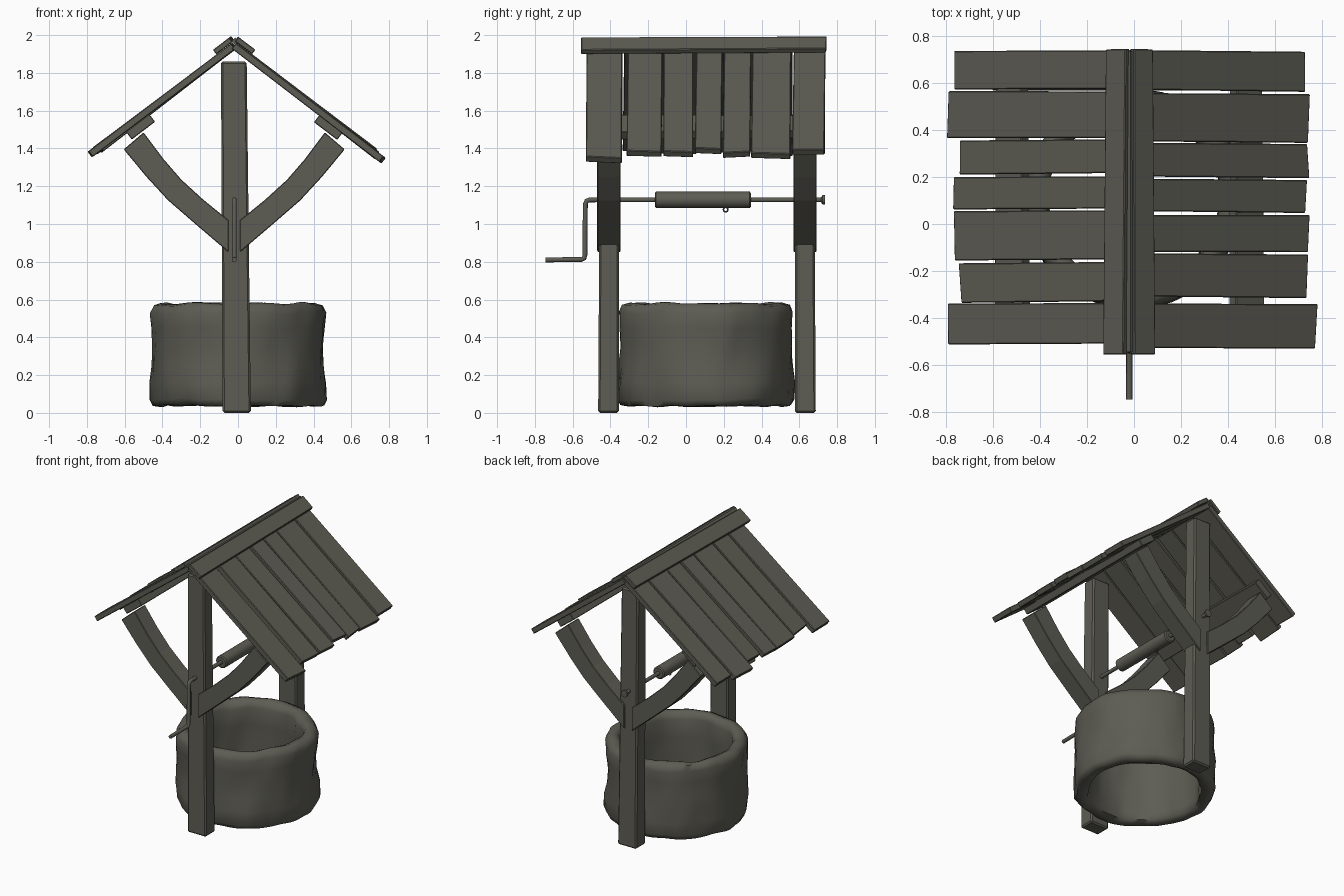
import bpy, bmesh, math, random
from mathutils import Vector, noise

random.seed(4)
if "Cube" in bpy.data.objects:
    bpy.data.objects.remove(bpy.data.objects["Cube"])

# One weathered colour for everything
COLOUR = (0.11, 0.108, 0.088, 1)
mat = bpy.data.materials.new("weathered grey")
mat.use_nodes = True
mat.diffuse_color = COLOUR
bsdf = mat.node_tree.nodes["Principled BSDF"]
bsdf.inputs["Base Color"].default_value = COLOUR
bsdf.inputs["Roughness"].default_value = 0.9

RIDGE_X, RIDGE_Z, PITCH = -0.02, 1.97, 0.76
ALONG = Vector((1, 0, -PITCH)).normalized()    # down the +x slope
OUT = Vector((PITCH, 0, 1)).normalized()       # away from the +x slope


def loft(name, sections, bevel=0.0, smooth=None, closed=False):
    """Skin matching rings of points; cap the ends unless the loft is closed."""
    bm = bmesh.new()
    rings = [[bm.verts.new(p) for p in s] for s in sections]
    n = len(rings[0])
    pairs = list(zip(rings, rings[1:])) + ([(rings[-1], rings[0])] if closed else [])
    for a, b in pairs:
        for i in range(n):
            bm.faces.new((a[i], a[(i + 1) % n], b[(i + 1) % n], b[i]))
    if not closed:
        bm.faces.new(rings[0])
        bm.faces.new(rings[-1])
    bmesh.ops.recalc_face_normals(bm, faces=bm.faces)
    mesh = bpy.data.meshes.new(name)
    bm.to_mesh(mesh)
    bm.free()
    ob = bpy.data.objects.new(name, mesh)
    bpy.context.collection.objects.link(ob)
    mesh.materials.append(mat)
    if bevel:
        mod = ob.modifiers.new("worn edges", "BEVEL")
        mod.width, mod.segments = bevel, 1
    if smooth:
        bpy.ops.object.select_all(action="DESELECT")
        ob.select_set(True)
        bpy.context.view_layer.objects.active = ob
        bpy.ops.object.shade_smooth_by_angle(angle=math.radians(smooth))
    return ob


def slope(side, run, lift, y):
    """Point at a distance down one roof slope and above its surface."""
    p = ALONG * run + OUT * lift
    return Vector((RIDGE_X + side * p.x, y, RIDGE_Z + p.z))


def slope_board(name, side, run, lift, ys0, ys1, bevel=0.004):
    """Board lying on a slope, with its own y range at the upper and lower end."""
    sections = []
    for r, (a, b), (lo, hi) in zip(run, (ys0, ys1), lift):
        skew = random.uniform(-0.008, 0.008)
        sections.append([slope(side, r + skew, lo, a), slope(side, r - skew, lo, b),
                         slope(side, r - skew, hi, b), slope(side, r + skew, hi, a)])
    return loft(name, sections, bevel)


def circle(centre, u, v, r, n):
    return [Vector(centre) + r * (math.cos(t) * Vector(u) + math.sin(t) * Vector(v))
            for t in (math.tau * i / n for i in range(n))]


def rod(name, stations, n=14):
    """Turned part along y on the axle line: stations are (y, radius)."""
    return loft(name, [circle((RIDGE_X, y, 1.128), (1, 0, 0), (0, 0, 1), r, n)
                       for y, r in stations], smooth=40)


# Stone ring: rounded wall section swept round, roughened with noise
PROFILE = [(0.375, 0.05), (0.41, 0.035), (0.45, 0.04), (0.466, 0.07), (0.463, 0.16),
           (0.458, 0.25), (0.455, 0.35), (0.457, 0.45), (0.46, 0.53), (0.445, 0.57),
           (0.41, 0.58), (0.375, 0.565), (0.36, 0.53), (0.365, 0.4), (0.37, 0.25),
           (0.37, 0.1)]
wall = []
for i in range(72):
    t = math.tau * i / 72
    ring = []
    for r, z in PROFILE:
        d = Vector((math.cos(t), math.sin(t), 0))
        spot = d * r + Vector((0, 0, z))
        rough = 0.016 * noise.noise(spot * 5) + 0.009 * noise.noise(spot * 13)
        rise = 0.012 * noise.noise(spot * 7 + Vector((9, 3, 5)))
        ring.append(d * (r + rough) + Vector((0, 0.107, z + rise)))
    wall.append(ring)
loft("stone_wall", wall, smooth=60, closed=True)

# Posts, slightly tapered and leaning
for name, y0, y1 in (("front_post", -0.41, -0.405), ("back_post", 0.632, 0.627)):
    loft(name, [[(x + sx * w, y + sy * d, z) for sx, sy in ((-1, -1), (1, -1), (1, 1), (-1, 1))]
                for x, y, z, w, d in ((-0.007, y0, 0.0, 0.075, 0.055),
                                      (-0.022, y1, 1.86, 0.068, 0.049))], bevel=0.01)

# Curved braces from posts to purlins: (x, z) of lower and upper edge
BRACE = [((0.03, 0.85), (0.03, 1.02)), ((0.2, 0.995), (0.165, 1.13)),
         ((0.35, 1.125), (0.28, 1.235)), ((0.465, 1.25), (0.375, 1.345)),
         ((0.585, 1.395), (0.48, 1.485))]
for place, y in (("front", -0.408), ("back", 0.63)):
    for label, side in (("left", 1), ("right", -1)):
        loft(f"{place}_{label}_brace",
             [[(RIDGE_X + side * x, y + dy, z)
               for (x, z), dy in ((lo, -0.062), (lo, 0.062), (hi, 0.062), (hi, -0.062))]
              for lo, hi in BRACE], bevel=0.004)

# Roof planks: y edges at the ridge, then y edges and reach at the eave
LEFT = [(-0.53, -0.34, 0.79), (-0.315, -0.13, 0.75), (-0.12, 0.038, 0.755),
        (0.047, 0.187, 0.74), (0.195, 0.34, 0.755), (0.345, 0.552, 0.76),
        (0.562, 0.732, 0.74)]
RIGHT = [(-0.512, -0.338, 0.8), (-0.335, -0.167, 0.755), (-0.155, 0.055, 0.775),
         (0.062, 0.2, 0.775), (0.21, 0.355, 0.755), (0.365, 0.565, 0.8),
         (0.572, 0.736, 0.775)]
for label, side, planks in (("left", 1, LEFT), ("right", -1, RIGHT)):
    for k, (a, b, reach) in enumerate(planks):
        end = (reach - side * RIDGE_X) / ALONG.x
        dip = random.uniform(-0.012, 0.004)
        top = random.uniform(-0.004, 0.002)
        shift = random.uniform(0.0, 0.01)
        slope_board(f"{label}_roof_plank_{k + 1}", side, (0.02, end - 0.01),
                    ((top - 0.038, top), (dip - 0.038, dip)),
                    (a + shift, b + shift - 0.002), (a, b))
    # Purlin under the planks
    slope_board(f"{label}_purlin", side, (0.6, 0.745), ((-0.088, -0.036),) * 2,
                (-0.47, 0.7), (-0.47, 0.7))
    # Ridge cap board
    slope_board(f"{label}_ridge_cap", side, (0.004, 0.112), ((0.0, 0.03),) * 2,
                (-0.555, 0.745), (-0.555, 0.742))

# Ridge pole under the caps
loft("ridge_pole", [circle((RIDGE_X + 0.005, y, 1.968), (1, 0, 0), (0, 0, 1), 0.02, 4)
                    for y in (-0.545, 0.735)])

# Winding gear: axle with end bolt, drum, rope eye
rod("axle", [(-0.5, 0.013), (0.715, 0.013), (0.722, 0.025), (0.735, 0.025)])
rod("drum", [(-0.165, 0.036), (-0.158, 0.044), (0.337, 0.044), (0.344, 0.036)], 18)
eye = []
for i in range(14):
    t = math.tau * i / 14
    d = Vector((0, math.cos(t), math.sin(t)))
    eye.append(circle(Vector((RIDGE_X, 0.21, 1.076)) + d * 0.012, d, (1, 0, 0), 0.004, 6))
loft("rope_eye", eye, smooth=60, closed=True)

# Crank handle: round bar with soft bends, followed by its local direction
path = [Vector((RIDGE_X, y, z)) for y, z in
        ((-0.48, 1.128), (-0.51, 1.128), (-0.526, 1.122), (-0.533, 1.105), (-0.535, 0.835),
         (-0.54, 0.818), (-0.555, 0.812), (-0.745, 0.81))]
bar = []
for i, p in enumerate(path):
    d = (path[min(i + 1, len(path) - 1)] - path[max(i - 1, 0)]).normalized()
    side = Vector((1, 0, 0))
    bar.append(circle(p, side, d.cross(side), 0.013, 12))
loft("crank_handle", bar, smooth=50)
